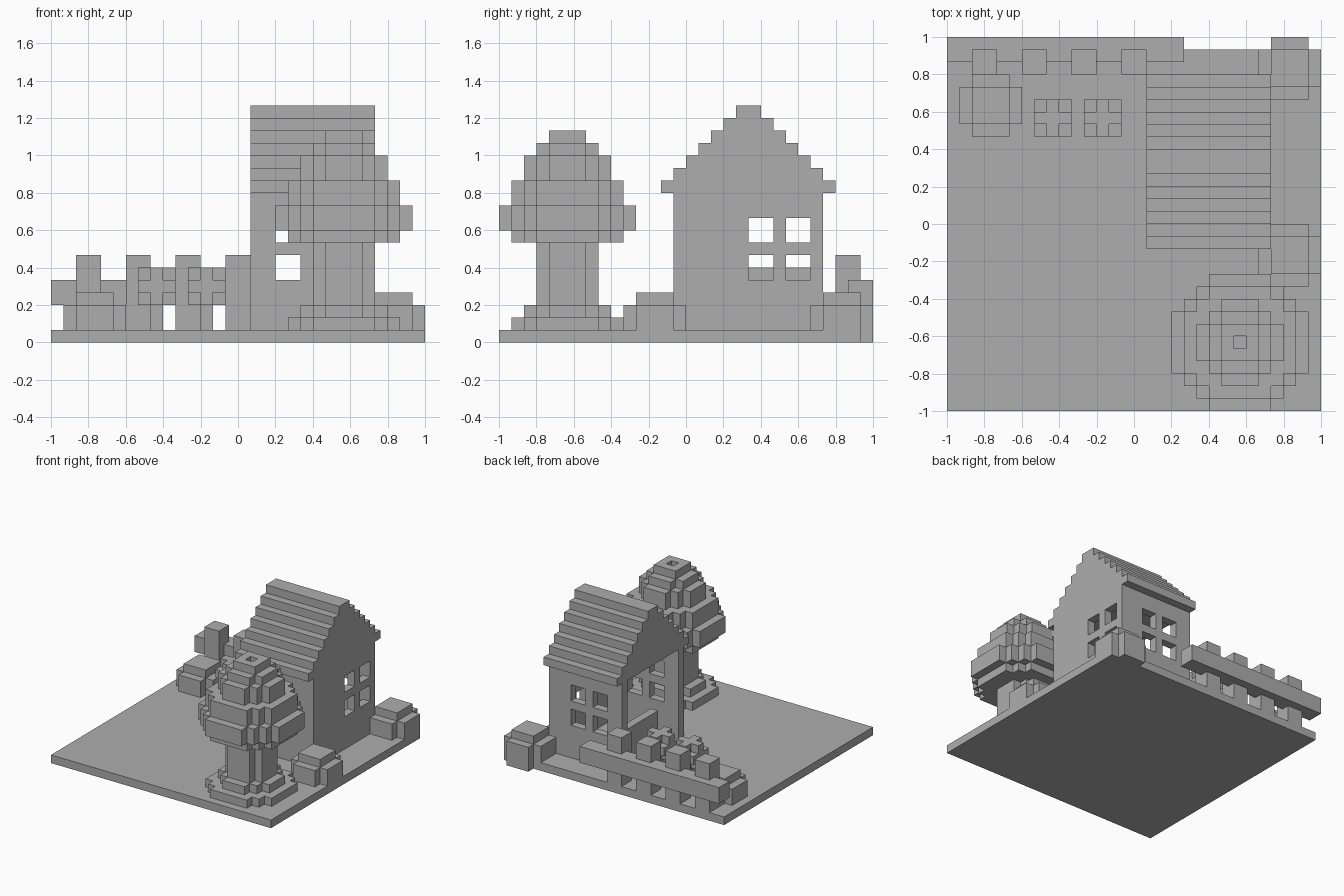
import bpy
import bmesh
from mathutils import Vector

cube = bpy.data.objects.get("Cube")
if cube:
    bpy.data.objects.remove(cube, do_unlink=True)

UNIT = 1 / 15  # edge length of one block
gray = bpy.data.materials.new("stone_gray")
gray.use_nodes = True
gray.diffuse_color = (0.42, 0.42, 0.42, 1)
gray.node_tree.nodes["Principled BSDF"].inputs["Base Color"].default_value = gray.diffuse_color

occupied = set()


def box(x0, x1, y0, y1, z0, z1):
    """Blocks filling a cuboid."""
    return {(x, y, z) for x in range(x0, x1) for y in range(y0, y1) for z in range(z0, z1)}


def disc(cx, cy, width, z0, z1):
    """Blocks filling a round layer of odd width around a centre block."""
    r = width // 2
    return {(cx + i, cy + j, z)
            for i in range(-r, r + 1) for j in range(-r, r + 1) for z in range(z0, z1)
            if i * i + j * j < (width / 2) ** 2}


def build(name, cells):
    """Skin the blocks with outer faces only and merge flat areas."""
    cells = cells - occupied
    occupied.update(cells)
    bm = bmesh.new()
    corners = {}

    def vert(p):
        key = tuple(round(c) for c in p)
        if key not in corners:
            corners[key] = bm.verts.new(Vector(key) * UNIT)
        return corners[key]

    for cell in sorted(cells):
        for axis in range(3):
            for side in (0, 1):
                step = Vector((0, 0, 0))
                step[axis] = 1
                near = Vector(cell) + step * (2 * side - 1)
                if tuple(round(c) for c in near) in cells:
                    continue
                u, v = Vector((0, 0, 0)), Vector((0, 0, 0))
                u[(axis + 1) % 3] = 1
                v[(axis + 2) % 3] = 1
                o = Vector(cell) + step * side
                quad = [o, o + u, o + u + v, o + v]
                if not side:
                    quad.reverse()
                bm.faces.new([vert(p) for p in quad])
    bmesh.ops.dissolve_limit(bm, angle_limit=0.01, verts=bm.verts[:], edges=bm.edges[:])
    bmesh.ops.triangulate(bm, faces=[f for f in bm.faces if len(f.verts) > 4])
    mesh = bpy.data.meshes.new(name)
    bm.to_mesh(mesh)
    bm.free()
    mesh.materials.append(gray)
    obj = bpy.data.objects.new(name, mesh)
    bpy.context.collection.objects.link(obj)


# Ground slab
build("ground", box(-15, 15, -15, 14, 0, 1))

# House walls: hollow, four-pane windows on three sides, open porch on the fourth
walls = box(1, 11, -1, 11, 1, 12) - box(2, 10, 0, 10, 1, 12)
for z in (5, 8):
    for x in (3, 6):
        walls -= box(x, x + 2, -1, 11, z, z + 2)
    for y in (5, 8):
        walls -= box(10, 11, y, y + 2, z, z + 2)
walls -= box(1, 2, 0, 10, 1, 12)
walls |= box(1, 2, 4, 10, 1, 6)
build("house_walls", walls)

# Stepped gable roof
roof = set()
for i in range(7):
    roof |= box(1, 11, i - 2, 12 - i, 12 + i, 13 + i)
build("house_roof", roof)

# Fence
for i in range(4):
    x = -13 + 4 * i
    build(f"fence_post_{i + 1}", box(x, x + 2, 12, 14, 1, 7))
build("fence_rail", box(-15, 4, 13, 15, 3, 5))

# Tree: flared roots, trunk and rounded crown with a small hollow on top
TX, TY = 8, -10
build("tree_trunk", disc(TX, TY, 9, 1, 2) | disc(TX, TY, 7, 2, 3) | disc(TX, TY, 5, 1, 8))
crown, z = set(), 8
for width, height in ((9, 1), (11, 2), (9, 2), (7, 2), (5, 1), (3, 1)):
    crown |= disc(TX, TY, width, z, z + height)
    z += height
build("tree_crown", crown - box(TX, TX + 1, TY, TY + 1, 15, 17))

# Bushes
for name, x, y in (("front_bush", 12, -3), ("back_bush", 12, 12), ("fence_bush", -12, 9)):
    build(name, disc(x, y, 5, 0, 3) | disc(x, y, 3, 3, 4))

# Flowers: stem and a block head without its eight corners
for i, x in enumerate((-7, -3)):
    head = {c for c in box(x - 1, x + 2, 7, 10, 3, 6)
            if c[0] == x or c[1] == 8 or c[2] == 4}
    build(f"flower_{i + 1}", head | box(x, x + 1, 8, 9, 1, 3))
